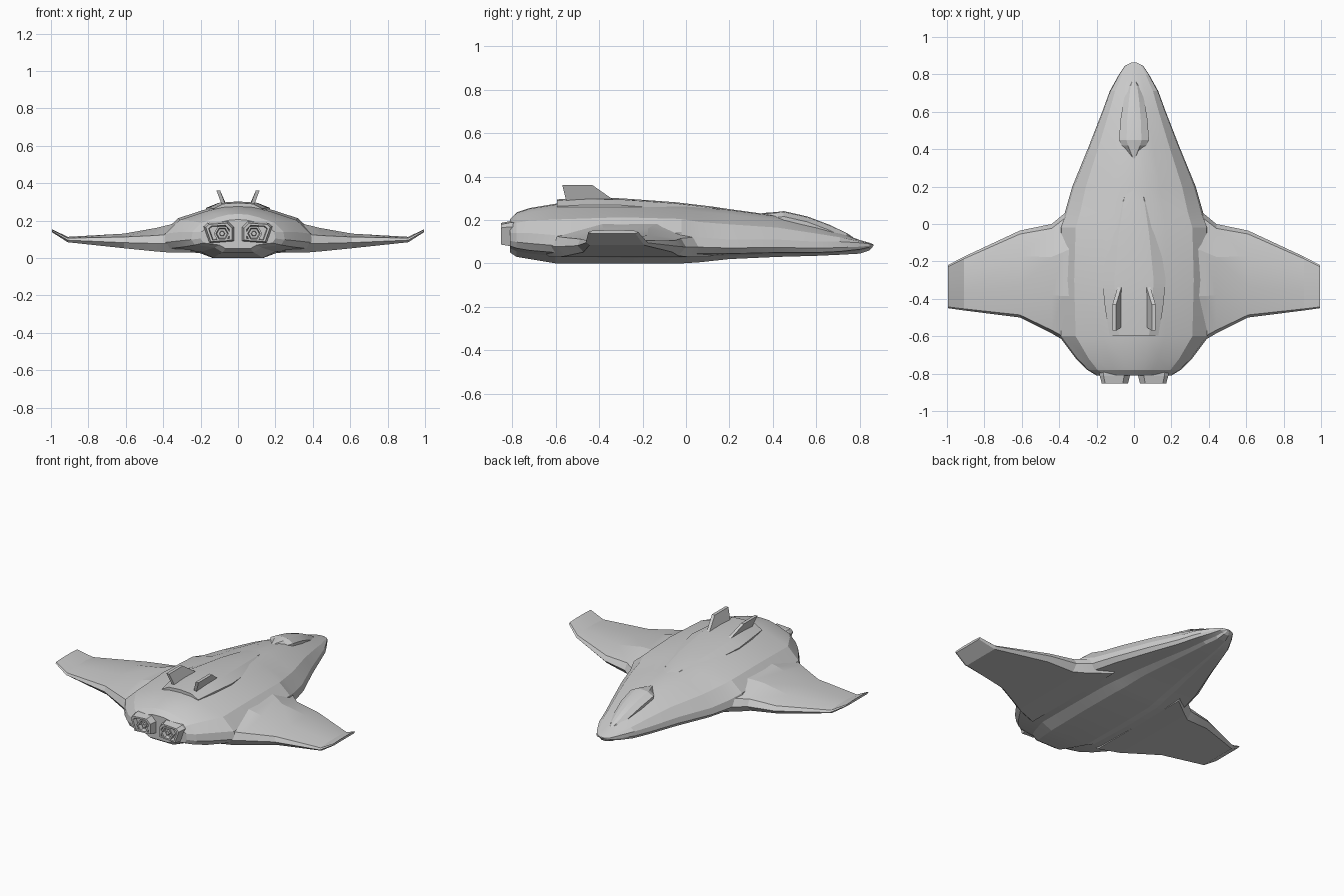
import bpy, bmesh, math
from mathutils import Vector

cube = bpy.data.objects.get("Cube")
if cube:
    bpy.data.objects.remove(cube)

grey = bpy.data.materials.new("hull_grey")
grey.use_nodes = True
GREY = (0.6, 0.6, 0.6, 1)
grey.diffuse_color = GREY
grey.node_tree.nodes["Principled BSDF"].inputs["Base Color"].default_value = GREY


def loft(name, rings, mirror=False, smooth=12):
    """Skin closed rings of points, cap the ends, optionally mirror across x."""
    bm = bmesh.new()
    loops = [[bm.verts.new(p) for p in ring] for ring in rings]
    n = len(rings[0])
    for a, b in zip(loops, loops[1:]):
        for i in range(n):
            j = (i + 1) % n
            bm.faces.new((a[i], a[j], b[j], b[i]))
    bm.faces.new(loops[0])
    bm.faces.new(loops[-1])
    if mirror:
        copy = bmesh.ops.duplicate(bm, geom=bm.verts[:] + bm.edges[:] + bm.faces[:])
        for v in copy["geom"]:
            if isinstance(v, bmesh.types.BMVert):
                v.co.x *= -1
    bmesh.ops.remove_doubles(bm, verts=bm.verts, dist=0.0001)
    bmesh.ops.recalc_face_normals(bm, faces=bm.faces)
    mesh = bpy.data.meshes.new(name)
    bm.to_mesh(mesh)
    bm.free()
    mesh.materials.append(grey)
    obj = bpy.data.objects.new(name, mesh)
    bpy.context.collection.objects.link(obj)
    bpy.context.view_layer.objects.active = obj
    bpy.ops.object.select_all(action="DESELECT")
    obj.select_set(True)
    bpy.ops.object.shade_smooth_by_angle(angle=math.radians(smooth))
    return obj


def symmetric(y, half):
    """Full ring at y from a half outline running bottom centre to top centre."""
    left = [(x, y, z) for x, z in half]
    return left + [(-x, y, z) for x, z in reversed(half[1:-1])]


# Fuselage stations: y, width, keel, lower edge, upper edge, top
hull = [
    (-0.81, 0.20, 0.05, 0.08, 0.14, 0.205),
    (-0.78, 0.25, 0.03, 0.07, 0.14, 0.235),
    (-0.72, 0.31, 0.02, 0.06, 0.14, 0.255),
    (-0.60, 0.40, 0.00, 0.05, 0.13, 0.275),
    (-0.30, 0.41, 0.00, 0.04, 0.14, 0.285),
    (-0.02, 0.40, 0.00, 0.04, 0.14, 0.27),
    (0.06, 0.37, 0.005, 0.045, 0.12, 0.262),
    (0.20, 0.33, 0.02, 0.045, 0.11, 0.25),
    (0.42, 0.24, 0.03, 0.05, 0.11, 0.22),
    (0.60, 0.17, 0.035, 0.05, 0.10, 0.175),
    (0.71, 0.13, 0.04, 0.055, 0.10, 0.14),
    (0.80, 0.08, 0.045, 0.065, 0.095, 0.108),
    (0.845, 0.05, 0.06, 0.075, 0.09, 0.095),
    (0.863, 0.015, 0.08, 0.083, 0.087, 0.088),
]
rings = []
for y, w, keel, low, up, top in hull:
    rise = top - up
    rings.append(symmetric(y, [
        (0, keel), (w * 0.33, keel), (w * 0.5, keel + (low - keel) * 0.65), (w * 0.92, low),
        (w, low + (up - low) * 0.4), (w * 0.97, up), (w * 0.78, up + rise * 0.5),
        (w * 0.42, up + rise * 0.83), (w * 0.2, up + rise * 0.97), (0, top)]))
loft("fuselage", rings)

# Wings: x, leading y, trailing y, top, lower edge, leading and trailing edge top
wing = [
    (0.25, 0.16, -0.68, 0.20, 0.03, 0.12, 0.13),
    (0.38, 0.05, -0.62, 0.175, 0.03, 0.12, 0.125),
    (0.44, 0.00, -0.585, 0.16, 0.035, 0.115, 0.12),
    (0.61, -0.035, -0.50, 0.13, 0.052, 0.105, 0.112),
    (0.91, -0.175, -0.462, 0.113, 0.084, 0.106, 0.106),
    (0.995, -0.22, -0.45, 0.153, 0.138, 0.15, 0.15),
]
rings = []
for x, lead, trail, top, low, edge, rear in wing:
    chord = lead - trail
    rings.append([
        (x, lead, (low + edge) / 2), (x, lead - chord * 0.04, edge),
        (x, lead - chord * 0.3, top), (x, lead - chord * 0.65, top),
        (x, trail + chord * 0.03, rear), (x, trail, (low + rear) / 2),
        (x, trail + chord * 0.06, low), (x, lead - chord * 0.06, low)])
loft("wings", rings, mirror=True)

# Raised spine ending in a step near the tail
spine = [(-0.595, 0.13, 0.295), (-0.45, 0.155, 0.302), (-0.30, 0.17, 0.30),
         (-0.05, 0.13, 0.282), (0.12, 0.09, 0.262), (0.28, 0.04, 0.238)]
loft("spine", [symmetric(y, [(0, 0.2), (w, 0.2), (w, z - 0.032), (w * 0.62, z - 0.006), (0, z)])
               for y, w, z in spine])

# Cockpit canopy
canopy = [(0.35, 0.01, 0.232), (0.42, 0.065, 0.237), (0.45, 0.08, 0.241), (0.56, 0.072, 0.216),
          (0.66, 0.055, 0.178), (0.74, 0.035, 0.14), (0.77, 0.015, 0.12)]
loft("canopy", [symmetric(y, [(0, z - 0.06), (w, z - 0.06), (w, z - 0.025), (w * 0.5, z - 0.004), (0, z)])
                for y, w, z in canopy])

# Twin canted tail fins
outline = [(-0.33, 0.29, 0.075), (-0.55, 0.28, 0.075), (-0.57, 0.36, 0.105), (-0.43, 0.36, 0.105)]
loft("tail_fins", [[(x + side, y, z) for y, z, x in outline] for side in (-0.01, 0.01)], mirror=True)


# Engines: angular housings with a recessed hexagonal nozzle and a plug
def housing_ring(y, scale):
    shape = [(-0.075, -0.04), (0.05, -0.05), (0.08, 0.035), (0.06, 0.053), (-0.045, 0.06), (-0.075, 0.03)]
    return [(0.1 + x * scale, y, 0.132 + z * scale) for x, z in shape]


def hexagon(y, r):
    return [(0.085 + r * math.cos(a), y, 0.13 + r * math.sin(a))
            for a in (math.radians(60 * i) for i in range(6))]


loft("engine_housings", [housing_ring(-0.72, 1.0), housing_ring(-0.81, 1.05), housing_ring(-0.853, 0.9),
                         housing_ring(-0.853, 0.72), housing_ring(-0.825, 0.66)], mirror=True)
loft("engine_nozzles", [hexagon(-0.80, 0.045), hexagon(-0.853, 0.045), hexagon(-0.853, 0.034),
                        hexagon(-0.83, 0.028)], mirror=True)
loft("engine_plugs", [hexagon(-0.81, 0.02), hexagon(-0.845, 0.012)], mirror=True)
